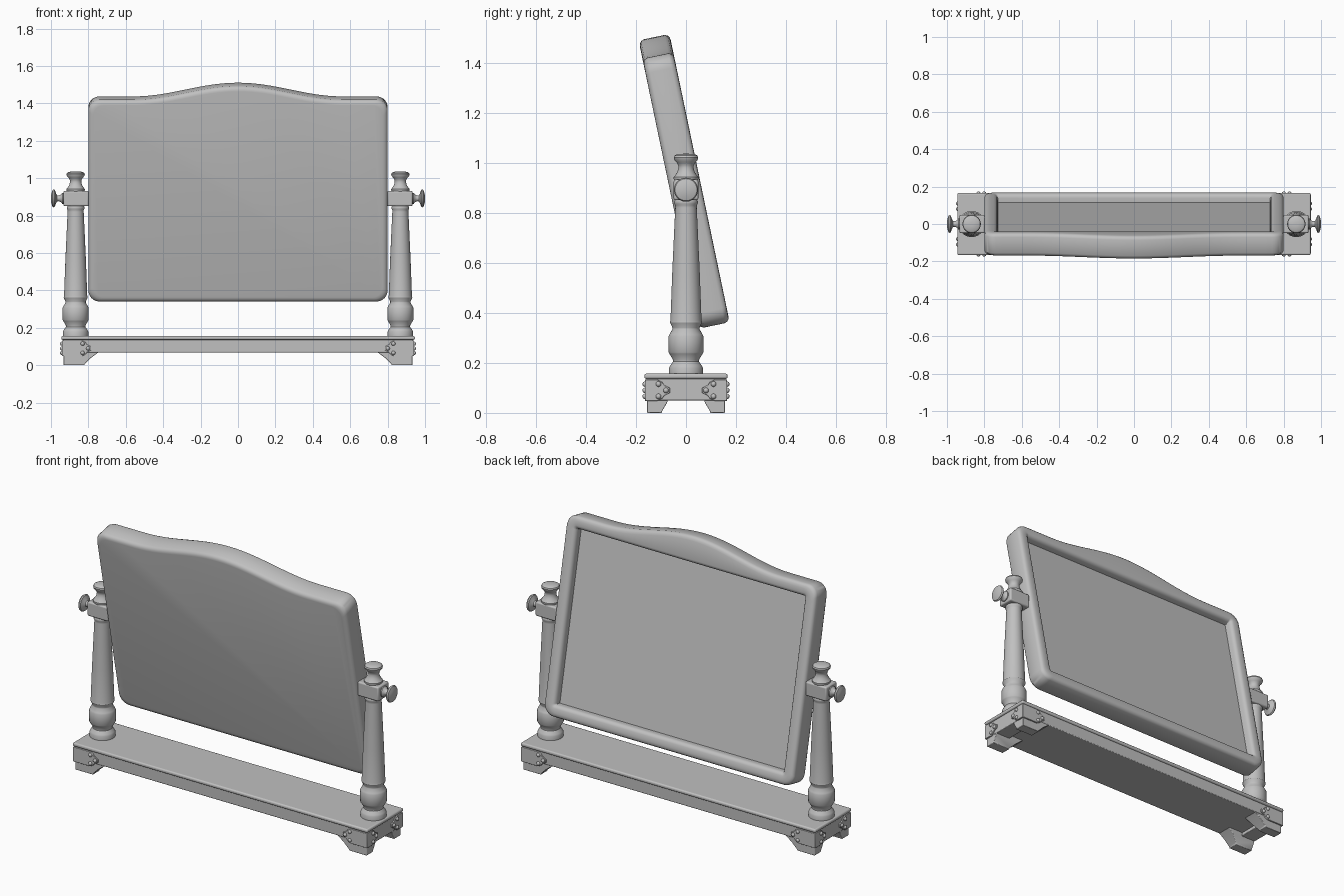
import bpy, bmesh, math
from mathutils import Matrix, Vector

if "Cube" in bpy.data.objects:
    bpy.data.objects.remove(bpy.data.objects["Cube"], do_unlink=True)

GREY = (0.53, 0.53, 0.53, 1)
mat = bpy.data.materials.new("plain grey")
mat.use_nodes = True
mat.diffuse_color = GREY
mat.node_tree.nodes["Principled BSDF"].inputs["Base Color"].default_value = GREY


def finish(name, bm, bevel=0, segments=3, matrix=None):
    """Turn a bmesh into a shaded object with an optional bevel."""
    bmesh.ops.recalc_face_normals(bm, faces=bm.faces)
    mesh = bpy.data.meshes.new(name)
    bm.to_mesh(mesh)
    bm.free()
    mesh.materials.append(mat)
    obj = bpy.data.objects.new(name, mesh)
    bpy.context.collection.objects.link(obj)
    if matrix:
        obj.matrix_world = matrix
    if bevel:
        mod = obj.modifiers.new("soft edges", "BEVEL")
        mod.width, mod.segments = bevel, segments
    bpy.ops.object.select_all(action="DESELECT")
    obj.select_set(True)
    bpy.context.view_layer.objects.active = obj
    bpy.ops.object.shade_smooth_by_angle(angle=math.radians(35))
    return obj


def loft(rings):
    """Skin closed rings of equal length and cap both ends."""
    bm = bmesh.new()
    loops = [[bm.verts.new(p) for p in ring] for ring in rings]
    for a, b in zip(loops, loops[1:]):
        for i in range(len(a)):
            j = (i + 1) % len(a)
            bm.faces.new((a[i], a[j], b[j], b[i]))
    bm.faces.new(loops[0])
    bm.faces.new(loops[-1])
    return bm


def rect(x0, x1, y0, y1, z):
    return [(x0, y0, z), (x1, y0, z), (x1, y1, z), (x0, y1, z)]


def box(name, x, y, z, bevel=0, segments=3):
    return finish(name, loft([rect(*x, *y, h) for h in z]), bevel, segments)


def turned(name, profile, matrix, sides=40):
    """Lathe a (radius, height) profile about local z."""
    turn = [2 * math.pi * i / sides for i in range(sides)]
    rings = [[(r * math.cos(a), r * math.sin(a), h) for a in turn] for r, h in profile]
    return finish(name, loft(rings), matrix=matrix)


# Swinging frame: rounded outline with an arched top
HALF_W, LOW, HIGH, ARCH = 0.8, -0.552, 0.55, 0.075


def outline(depth, inset, arch=ARCH, radius=0.06):
    w, lo, hi = HALF_W - inset, LOW + inset, HIGH - inset
    pts = []

    def corner(cx, cz, start):
        for i in range(9):
            a = math.radians(start + i * 11.25)
            pts.append((cx + radius * math.cos(a), depth, cz + radius * math.sin(a)))

    corner(w - radius, hi - radius, 0)
    for i in range(1, 40):
        x = (w - radius) * (1 - i / 20)
        lift = 0.5 * (1 + math.cos(math.pi * min(1, abs(x) / 0.56)))
        pts.append((x, depth, hi + arch * lift))
    corner(-w + radius, hi - radius, 90)
    corner(-w + radius, lo + radius, 180)
    corner(w - radius, lo + radius, 270)
    return pts


T = 0.063
frame = [outline(-T, 0.026), outline(-T + 0.002, 0.016), outline(-T + 0.008, 0.006),
         outline(-T + 0.02, 0), outline(T - 0.02, 0), outline(T - 0.008, 0.005),
         outline(T - 0.002, 0.014), outline(T, 0.026),
         outline(T, 0.05, 0, 0.02), outline(T - 0.004, 0.06, 0, 0.014),
         outline(T - 0.012, 0.067, 0, 0.008), outline(T - 0.022, 0.07, 0, 0.004),
         outline(0.016, 0.072, 0, 0.003)]
tilt = Matrix.Translation((0, 0, 0.89)) @ Matrix.Rotation(math.radians(11.8), 4, "X")
finish("mirror_frame", loft(frame), matrix=tilt)

# Mirror glass, a thin plate at the bottom of the recess
glass = [outline(0.015, 0.074, 0, 0.002), outline(0.018, 0.074, 0, 0.002)]
finish("mirror_glass", loft(glass), matrix=tilt)

# Base board with its overhanging top
box("base_board", (-0.935, 0.935), (-0.157, 0.157), (0.068, 0.14), 0.004, 2)
box("base_top", (-0.945, 0.945), (-0.166, 0.166), (0.136, 0.157), 0.008)

POST = [(0.068, 0.155), (0.068, 0.18), (0.064, 0.188), (0.052, 0.205), (0.052, 0.212),
        (0.066, 0.236), (0.07, 0.242), (0.07, 0.306), (0.066, 0.314), (0.054, 0.335),
        (0.054, 0.34), (0.064, 0.362), (0.062, 0.372), (0.055, 0.56), (0.043, 0.82),
        (0.043, 0.83), (0.047, 0.836), (0.047, 0.846), (0.043, 0.853)]
FINIAL = [(0.046, 0), (0.049, 0.006), (0.049, 0.014), (0.044, 0.02), (0.034, 0.036),
          (0.03, 0.052), (0.031, 0.062), (0.038, 0.074), (0.047, 0.084), (0.049, 0.093),
          (0.046, 0.1), (0.036, 0.106), (0.01, 0.108)]
KNOB = [(0.03, 0), (0.03, 0.008), (0.02, 0.016), (0.015, 0.026), (0.016, 0.036),
        (0.026, 0.042), (0.044, 0.048), (0.048, 0.054), (0.044, 0.061),
        (0.026, 0.067), (0.006, 0.069)]


def bracket(name, origin, along, out, length):
    """Corner plate with a pointed end and three rivets."""
    origin, along, out = Vector(origin), Vector(along), Vector(out)
    shape = [(0, 0.048), (length - 0.05, 0.048), (length - 0.03, 0.058),
             (length - 0.022, 0.07), (length, 0.08), (length, 0.1),
             (length - 0.022, 0.11), (length - 0.03, 0.122),
             (length - 0.05, 0.133), (0, 0.133)]
    rings = [[origin + along * s + out * d + Vector((0, 0, z)) for s, z in shape]
             for d in (-0.005, 0.007)]
    finish(name + "_plate", loft(rings), 0.002, 2)
    bm = bmesh.new()
    for s, z in ((0.046, 0.066), (0.046, 0.115), (0.016, 0.09)):
        spot = origin + along * (length - s) + out * 0.006 + Vector((0, 0, z))
        bmesh.ops.create_uvsphere(bm, u_segments=14, v_segments=8, radius=0.011,
                                  matrix=Matrix.Translation(spot))
    finish(name + "_rivets", bm)


for side, sx in (("left", 1), ("right", -1)):
    # Post, pivot block, finial and tightening knob
    post_at = Matrix.Translation((sx * 0.868, 0, 0))
    turned(side + "_post", POST, post_at)
    box(side + "_pivot_block", sorted((sx * 0.798, sx * 0.933)), (-0.049, 0.049),
        (0.85, 0.932), 0.008)
    turned(side + "_finial", FINIAL, post_at @ Matrix.Translation((0, 0, 0.928)))
    knob_at = Matrix.Translation((sx * 0.931, 0, 0.892))
    turned(side + "_knob", KNOB, knob_at @ Matrix.Rotation(sx * math.pi / 2, 4, "Y"))

    # End block under the board
    box(side + "_end_block", sorted((sx * 0.84, sx * 0.935)), (-0.157, 0.157),
        (0.05, 0.1), 0.003, 2)

    for end, sy in (("front", -1), ("back", 1)):
        name = f"{side}_{end}"
        # Tapered foot
        foot = [rect(sx * a, sx * 0.933, sy * b, sy * 0.156, z)
                for a, b, z in ((0.82, 0.096, 0), (0.82, 0.096, 0.006),
                                (0.785, 0.076, 0.04), (0.745, 0.066, 0.07))]
        finish(name + "_foot", loft(foot), 0.003, 2)
        # Corner bracket faces
        bracket(name + "_bracket", (sx * 0.942, sy * 0.157, 0), (-sx, 0, 0), (0, sy, 0), 0.157)
        bracket(name + "_end_bracket", (sx * 0.935, sy * 0.164, 0), (0, -sy, 0), (sx, 0, 0), 0.1)
